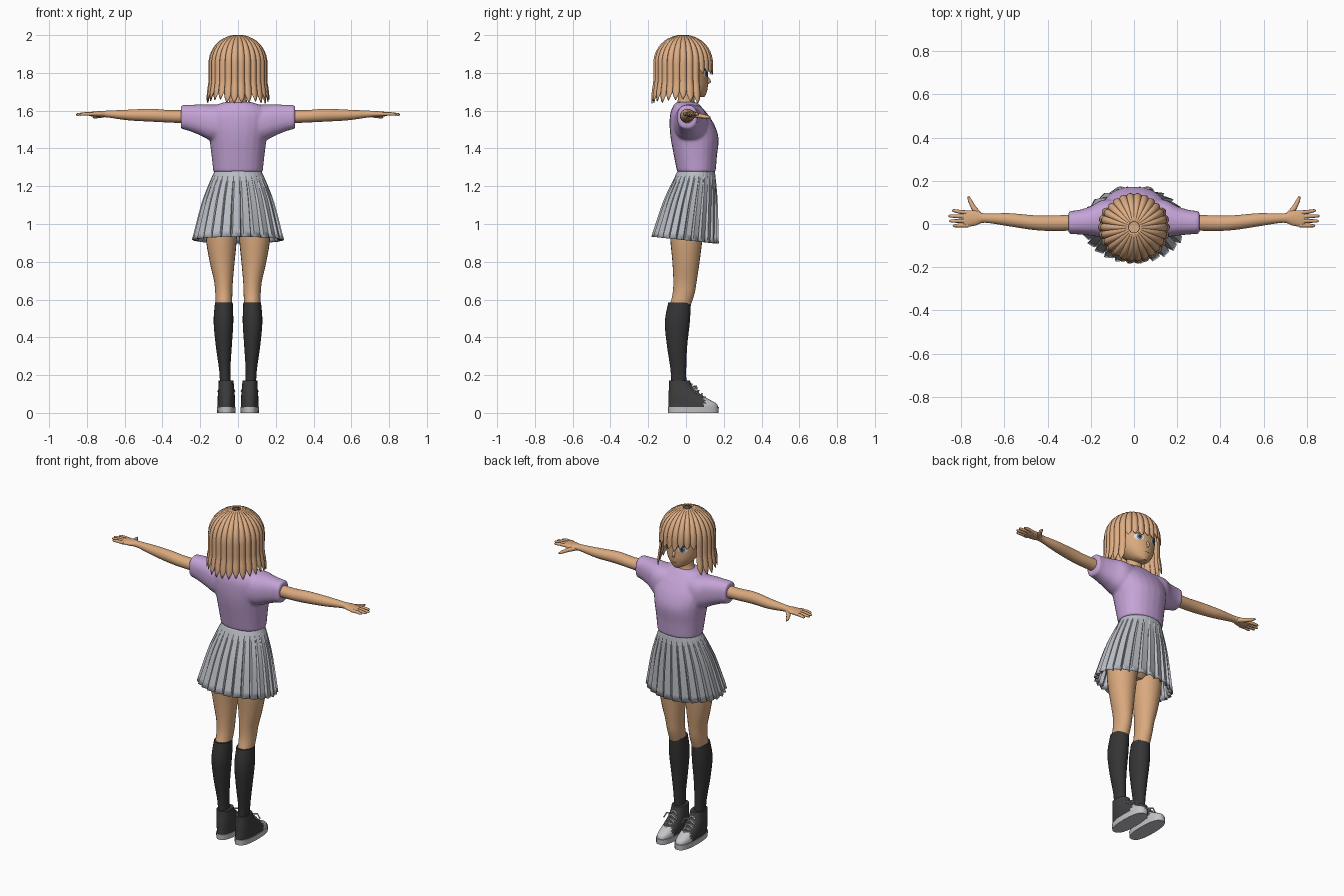
import bpy, bmesh, random
from math import sin, cos, pi, sqrt, radians

random.seed(4)
if "Cube" in bpy.data.objects:
    bpy.data.objects.remove(bpy.data.objects["Cube"])


def material(name, r, g, b):
    m = bpy.data.materials.new(name)
    m.use_nodes = True
    m.diffuse_color = (r, g, b, 1)
    m.node_tree.nodes["Principled BSDF"].inputs["Base Color"].default_value = (r, g, b, 1)
    return m


SKIN = material("skin tan", .70, .40, .21)
HAIR = material("hair tan", .73, .42, .23)
LILAC = material("lilac cloth", .56, .37, .68)
GREY = material("skirt grey", .48, .50, .54)
SOCK = material("sock charcoal", .035, .035, .037)
SHOE = material("shoe charcoal", .05, .05, .052)
RUBBER = material("pale rubber", .55, .55, .58)
WHITE = material("eye white", .75, .75, .75)
IRIS = material("iris blue grey", .16, .22, .27)
DARK = material("dark line", .03, .02, .02)


def smooth_rows(keys, steps):
    """Catmull-Rom interpolation between rows of numbers."""
    rows = []
    for i in range(len(keys) - 1):
        p = [keys[max(0, min(len(keys) - 1, i + k))] for k in (-1, 0, 1, 2)]
        for j in range(steps):
            t = j / steps
            rows.append([b + .5 * t * (c - a + t * (2 * a - 5 * b + 4 * c - d + t * (3 * (b - c) + d - a)))
                         for a, b, c, d in zip(*p)])
    return rows + [list(keys[-1])]


def skin_rings(bm, rings, closed=True, caps=True):
    vs = [[bm.verts.new(p) for p in ring] for ring in rings]
    n = len(vs[0])
    for a, b in zip(vs, vs[1:]):
        for i in range(n if closed else n - 1):
            j = (i + 1) % n
            bm.faces.new((a[i], a[j], b[j], b[i]))
    if caps:
        bm.faces.new(vs[0])
        bm.faces.new(vs[-1])


def finish(name, bm, mats, mirror=False, angle=40):
    bmesh.ops.recalc_face_normals(bm, faces=bm.faces)
    me = bpy.data.meshes.new(name)
    bm.to_mesh(me)
    bm.free()
    for m in mats:
        me.materials.append(m)
    me.shade_smooth()
    me.set_sharp_from_angle(angle=radians(angle))
    ob = bpy.data.objects.new(name, me)
    bpy.context.collection.objects.link(ob)
    if mirror:
        ob.modifiers.new("Mirror", 'MIRROR')
    return ob


def oval_rings(keys, axis="z", seg=24, steps=4, power=1.0):
    """Rows are (position, centre a, centre b, radius a, radius b)."""
    rings = []
    for t, a, b, ra, rb in smooth_rows(keys, steps):
        ring = []
        for i in range(seg):
            c, s = cos(2 * pi * i / seg), sin(2 * pi * i / seg)
            p = a + ra * abs(c) ** power * (1 if c > 0 else -1)
            q = b + rb * abs(s) ** power * (1 if s > 0 else -1)
            ring.append((p, q, t) if axis == "z" else (t, p, q))
        rings.append(ring)
    return rings


def loft(name, keys, mat, mirror=False, **kw):
    bm = bmesh.new()
    skin_rings(bm, oval_rings(keys, **kw))
    return finish(name, bm, [mat], mirror)


def tube(name, points, mat, mirror=True):
    """Round tube through (x, y, z, radius) points."""
    cu = bpy.data.curves.new(name, 'CURVE')
    cu.dimensions = '3D'
    cu.bevel_depth, cu.bevel_resolution, cu.use_fill_caps = 1, 2, True
    sp = cu.splines.new('POLY')
    sp.points.add(len(points) - 1)
    for pt, (x, y, z, r) in zip(sp.points, points):
        pt.co, pt.radius = (x, y, z, 1), r
    cu.materials.append(mat)
    ob = bpy.data.objects.new(name, cu)
    bpy.context.collection.objects.link(ob)
    if mirror:
        ob.modifiers.new("Mirror", 'MIRROR')


# Head and neck
HEAD = [(1.672, 0, .075, .018, .022), (1.69, 0, .052, .052, .055), (1.73, 0, .03, .085, .086),
        (1.78, 0, .01, .106, .106), (1.83, 0, 0, .116, .115), (1.9, 0, -.01, .11, .115), (1.96, 0, -.01, .06, .07)]
loft("head", HEAD, SKIN, seg=32)
loft("neck", [(1.6, 0, .005, .085, .06), (1.632, 0, .005, .07, .052), (1.65, 0, 0, .047, .044),
              (1.74, 0, .005, .045, .045)], SKIN)
tube("nose", [(0, .105, 1.785, .004), (0, .12, 1.762, .009), (0, .127, 1.752, .006), (0, .11, 1.742, .006)], SKIN, False)


# Painted face plates lying on the head surface
def face_y(x, z):
    row = min(smooth_rows(HEAD, 30), key=lambda r: abs(r[0] - z))
    return row[2] + row[4] * sqrt(max(0, 1 - (x / row[3]) ** 2))


def face_plate(name, cx, cz, rx, rz, lift, mat, mirror=True):
    bm = bmesh.new()
    rings = []
    for k in (.05, .5, 1):
        ring = []
        for i in range(16):
            x, z = cx + k * rx * cos(i * pi / 8), cz + k * rz * sin(i * pi / 8)
            ring.append((x, face_y(x, z) + lift, z))
        rings.append(ring)
    skin_rings(bm, rings, caps=False)
    finish(name, bm, [mat], mirror)


face_plate("eye_white", .05, 1.797, .026, .02, .002, WHITE)
face_plate("iris", .049, 1.797, .015, .019, .0035, IRIS)
face_plate("pupil", .049, 1.797, .007, .01, .005, DARK)
face_plate("upper_lash", .051, 1.817, .029, .004, .005, DARK)
face_plate("mouth", 0, 1.712, .016, .002, .002, DARK, False)

# Hair: fluted pointed locks around the crown, short over the face
LOCKS = 26
bm = bmesh.new()
for k in range(LOCKS):
    mid = abs(((k + .5) / LOCKS * 360 + 180) % 360 - 180)   # degrees from the face
    fringe = mid < 54
    tip = random.uniform(1.79, 1.815) if fringe else random.uniform(1.635, 1.66)
    notch = .03 if fringe else .045
    columns = []
    for i in range(7):
        u = i / 6
        ang = (k + u) / LOCKS * 2 * pi
        low = tip + notch * abs(2 * u - 1) ** 1.3
        zs = [1.85 + .148 * cos(j * pi / 20 + .02) for j in range(10)]
        zs += [1.85 + (low - 1.85) * j / 9 for j in range(10)]
        col = []
        for z in zs:
            r = .148 * sqrt(max(0, 1 - ((z - 1.85) / .15) ** 2)) if z > 1.85 else .148
            if z < 1.75:
                r += .01 * sin((1.75 - z) / .1 * pi * .6)
            r += (.009 * sin(pi * u) - .003) * min(1, r / .1)
            col.append((r * sin(ang), -.015 + 1.02 * r * cos(ang), z))
        columns.append(col)
    skin_rings(bm, columns, closed=False, caps=False)
hair = finish("hair", bm, [HAIR], angle=35)
sol = hair.modifiers.new("Thickness", 'SOLIDIFY')
sol.thickness, sol.offset = .004, 0

# Shirt: torso and sleeves fused into one smooth surface
bm = bmesh.new()
skin_rings(bm, oval_rings([(1.275, 0, .055, .131, .102), (1.36, 0, .05, .14, .114), (1.45, 0, .046, .152, .127),
                           (1.52, 0, .033, .165, .12), (1.58, 0, .016, .165, .1), (1.622, 0, .005, .13, .075),
                           (1.645, 0, .003, .075, .055)], power=.9))
for s in (1, -1):
    sleeve = [(s * .04, .02, 1.53, .09, .1), (s * .14, .025, 1.537, .088, .096), (s * .2, .014, 1.551, .068, .082),
              (s * .26, .008, 1.562, .056, .069), (s * .303, .007, 1.567, .054, .063)]
    skin_rings(bm, oval_rings(sleeve, axis="x", power=.85))
shirt = finish("shirt", bm, [LILAC])
rem = shirt.modifiers.new("Fuse", 'REMESH')
rem.mode, rem.voxel_size, rem.use_smooth_shade = 'VOXEL', .008, True
smo = shirt.modifiers.new("Smooth", 'SMOOTH')
smo.factor, smo.iterations = .5, 5

# Pleated skirt
PLEATS = 26
bm = bmesh.new()
rings = []
for z, cx, cy, rx, ry in smooth_rows([(1.285, 0, .055, .122, .098), (1.2, 0, .04, .157, .12),
                                      (1.1, 0, .022, .19, .142), (.915, 0, -.005, .232, .168)], 4):
    f = (1.285 - z) / .37
    ring = []
    for k in range(PLEATS):
        for u, fold in ((0, 1), (.72, .1), (.8, -1)):
            a = (k + u) / PLEATS * 2 * pi
            d = fold * .012 * f
            ring.append(((rx + d) * cos(a), cy + (ry + d) * sin(a), z - .018 * f * sin(a)))
    rings.append(ring)
skin_rings(bm, rings, caps=False)
skirt = finish("pleated_skirt", bm, [GREY], angle=20)
skirt.modifiers.new("Thickness", 'SOLIDIFY').thickness = .004

# Hips, legs and socks
loft("hips", [(.94, 0, 0, .05, .05), (1.0, 0, .005, .14, .095), (1.1, 0, .015, .165, .115),
              (1.26, 0, .05, .11, .085)], SKIN)
loft("leg", [(1.08, .085, .005, .08, .095), (.93, .088, .002, .082, .086), (.8, .084, 0, .066, .072),
             (.7, .077, -.005, .05, .062), (.63, .075, -.013, .045, .058), (.56, .075, -.034, .043, .055)], SKIN, True)
loft("sock", [(.584, .075, -.034, .047, .06), (.48, .077, -.046, .052, .066), (.35, .075, -.047, .042, .053),
              (.22, .07, -.04, .029, .041), (.12, .066, -.038, .029, .042)], SOCK, True)

# High shoes with pale soles, toe caps and laces
loft("shoe_sole", [(0, .062, .039, .048, .133), (.032, .062, .039, .05, .135)], RUBBER, True, steps=2, power=.8)
bm = bmesh.new()
skin_rings(bm, oval_rings([(.03, .062, .038, .047, .131), (.05, .062, .034, .047, .127), (.075, .062, .012, .046, .104),
                           (.105, .062, -.012, .044, .08), (.14, .062, -.028, .041, .062),
                           (.172, .063, -.035, .039, .055)], seg=32, power=.85))
for f in bm.faces:
    c = f.calc_center_median()
    f.material_index = int(c.y > .098 and c.z < .085)
finish("shoe_upper", bm, [SHOE, RUBBER], True)
for i in range(5):
    y, z = .025 + .018 * i, .152 - .017 * i
    for d in (-1, 1):
        tube("shoe_lace", [(.062 - .026 * d, y - .008, z - .012, .004), (.062, y + .006, z, .004),
                           (.062 + .026 * d, y, z - .022, .004)], RUBBER)
for d in (-1, 1):
    tube("lace_bow", [(.062, .04, .14, .004), (.062 + .03 * d, .055, .142, .004), (.062 + .045 * d, .06, .112, .004)], RUBBER)

# Arms and hands
loft("arm", [(.22, .008, 1.568, .036, .037), (.36, .004, 1.57, .036, .033), (.46, .006, 1.576, .034, .034),
             (.58, .02, 1.577, .03, .028), (.69, .027, 1.582, .021, .018), (.73, .028, 1.582, .034, .016),
             (.775, .024, 1.582, .038, .012), (.79, .023, 1.582, .033, .008)], SKIN, True, axis="x")
for y0, y1, tip in ((-.006, -.008, .838), (.014, .014, .855), (.034, .037, .858), (.052, .062, .842)):
    tube("finger", [(.765, y0, 1.582, .01), (.81, (y0 + y1) / 2, 1.583, .009), (tip - .008, y1, 1.58, .007),
                    (tip, y1, 1.579, .003)], SKIN)
tube("thumb", [(.71, .035, 1.578, .014), (.742, .075, 1.572, .012), (.76, .11, 1.567, .009), (.766, .128, 1.565, .004)], SKIN)
